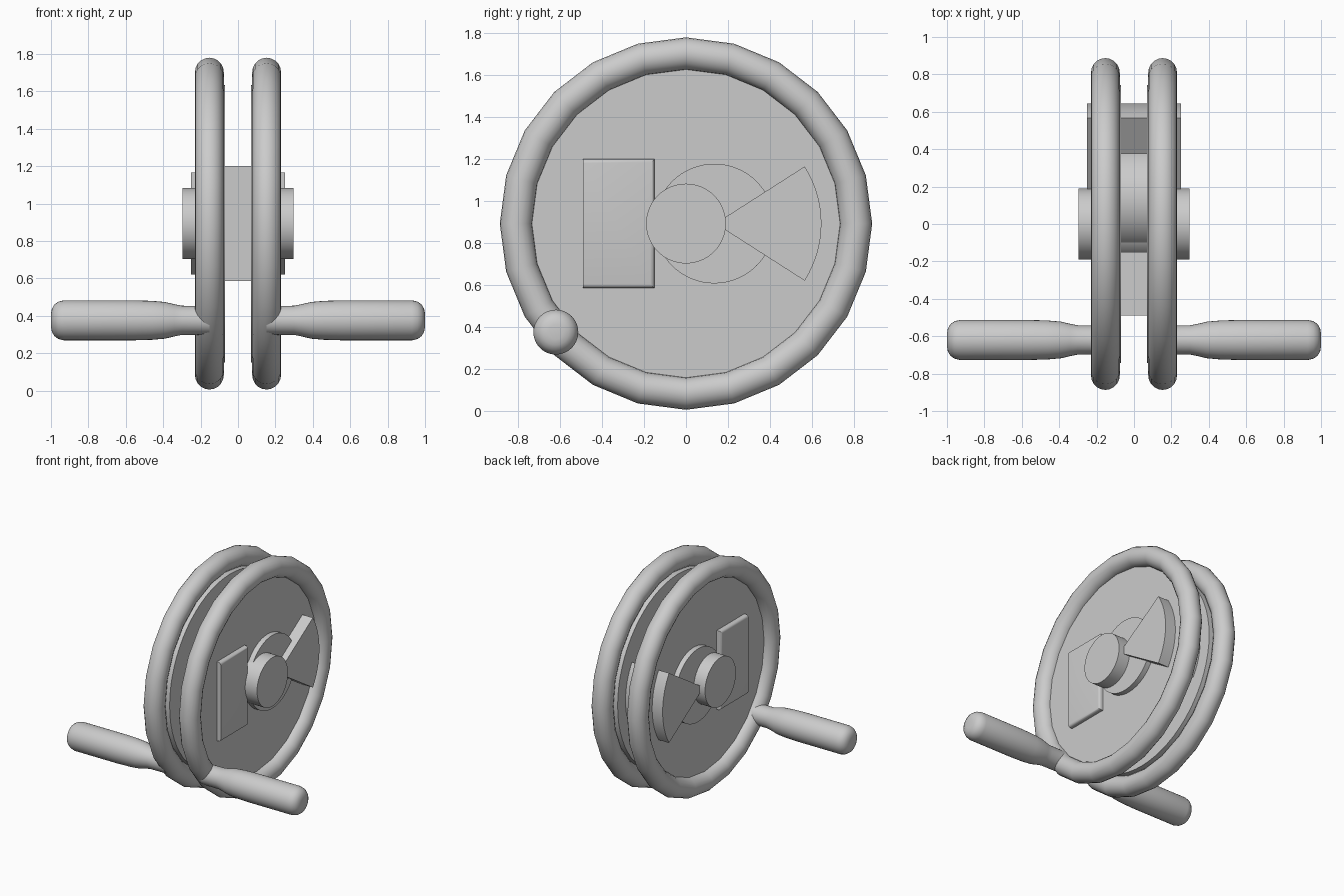
import bpy, bmesh, math
from mathutils import Matrix, Vector

cube = bpy.data.objects.get("Cube")
if cube:
    bpy.data.objects.remove(cube, do_unlink=True)

grey = bpy.data.materials.new("plain_grey")
grey.use_nodes = True
colour = (0.6, 0.6, 0.6, 1)
grey.diffuse_color = colour
grey.node_tree.nodes["Principled BSDF"].inputs["Base Color"].default_value = colour

MID = 0.893          # height of the axle
ALONG_X = Matrix.Rotation(math.pi / 2, 4, 'Y')


def finish(name, bm, smooth=True):
    bmesh.ops.recalc_face_normals(bm, faces=bm.faces)
    mesh = bpy.data.meshes.new(name)
    bm.to_mesh(mesh)
    bm.free()
    mesh.materials.append(grey)
    ob = bpy.data.objects.new(name, mesh)
    bpy.context.collection.objects.link(ob)
    if smooth:
        bpy.ops.object.select_all(action='DESELECT')
        ob.select_set(True)
        bpy.context.view_layer.objects.active = ob
        bpy.ops.object.shade_smooth_by_angle(angle=math.radians(35))
    return ob


def cylinder(name, x0, x1, y, radius, sides=64):
    bm = bmesh.new()
    place = Matrix.Translation(((x0 + x1) / 2, y, MID)) @ ALONG_X
    bmesh.ops.create_cone(bm, cap_ends=True, segments=sides, radius1=radius,
                          radius2=radius, depth=abs(x1 - x0), matrix=place)
    return finish(name, bm)


def lathe(name, profile, axis_point, axis, steps, closed=False):
    """Spin a profile of points around an axis."""
    bm = bmesh.new()
    verts = [bm.verts.new(p) for p in profile]
    pairs = list(zip(verts, verts[1:])) + ([(verts[-1], verts[0])] if closed else [])
    edges = [bm.edges.new(p) for p in pairs]
    bmesh.ops.spin(bm, geom=verts + edges, cent=axis_point, axis=axis,
                   angle=2 * math.pi, steps=steps, use_duplicate=False)
    bmesh.ops.remove_doubles(bm, verts=bm.verts, dist=0.0005)
    return finish(name, bm)


# Handle outline: distance out, radius
grip = [(0.153, 0), (0.153, 0.077), (0.3, 0.078), (0.34, 0.086), (0.39, 0.098),
        (0.46, 0.104), (0.56, 0.107), (0.93, 0.107), (0.96, 0.1), (0.982, 0.084),
        (0.995, 0.062), (1, 0.035), (1, 0)]
hand_y, hand_z = -0.62, 0.376

# Mirrored wheels and handles
for side, s in (("left", 1), ("right", -1)):
    tube = []
    for i in range(20):
        a = 2 * math.pi * i / 20
        tube.append((s * 0.153 + 0.077 * math.cos(a), 0, MID + 0.81 + 0.077 * math.sin(a)))
    lathe(side + "_rim", tube, (0, 0, MID), (1, 0, 0), 24, closed=True)
    cylinder(side + "_disc", s * 0.07, s * 0.16, 0, 0.742)
    lathe(side + "_handle", [(s * x, hand_y, hand_z + r) for x, r in grip],
          (0, hand_y, hand_z), (1, 0, 0), 32)

# Axle and offset drum
cylinder("axle", -0.297, 0.297, 0, 0.19)
cylinder("offset_drum", -0.2, 0.2, 0.135, 0.285)

# Fan-shaped counterweight
bm = bmesh.new()
spread = math.radians(32.6)
outline = [Vector((-0.25, 0.14, MID))]
for i in range(17):
    a = -spread + 2 * spread * i / 16
    outline.append(Vector((-0.25, 0.14 + 0.505 * math.cos(a), MID + 0.505 * math.sin(a))))
face = bm.faces.new([bm.verts.new(p) for p in outline])
out = bmesh.ops.extrude_face_region(bm, geom=[face])
bmesh.ops.translate(bm, vec=(0.5, 0, 0),
                    verts=[v for v in out["geom"] if isinstance(v, bmesh.types.BMVert)])
finish("fan_weight", bm)

# Block with rounded outer edges, square at the front
bm = bmesh.new()
bmesh.ops.create_cube(bm, size=1, matrix=Matrix.Translation((0, -0.32, MID))
                      @ Matrix.Diagonal((0.39, 0.34, 0.615, 1)))
rounded = []
for e in bm.edges:
    a, b = e.verts
    flat_x = abs(a.co.x - b.co.x) < 0.01
    on_front = max(a.co.y, b.co.y) < -0.4
    if flat_x and not on_front:
        rounded.append(e)
bmesh.ops.bevel(bm, geom=rounded, offset=0.02, segments=4, profile=0.5, affect='EDGES')
finish("block_weight", bm)
